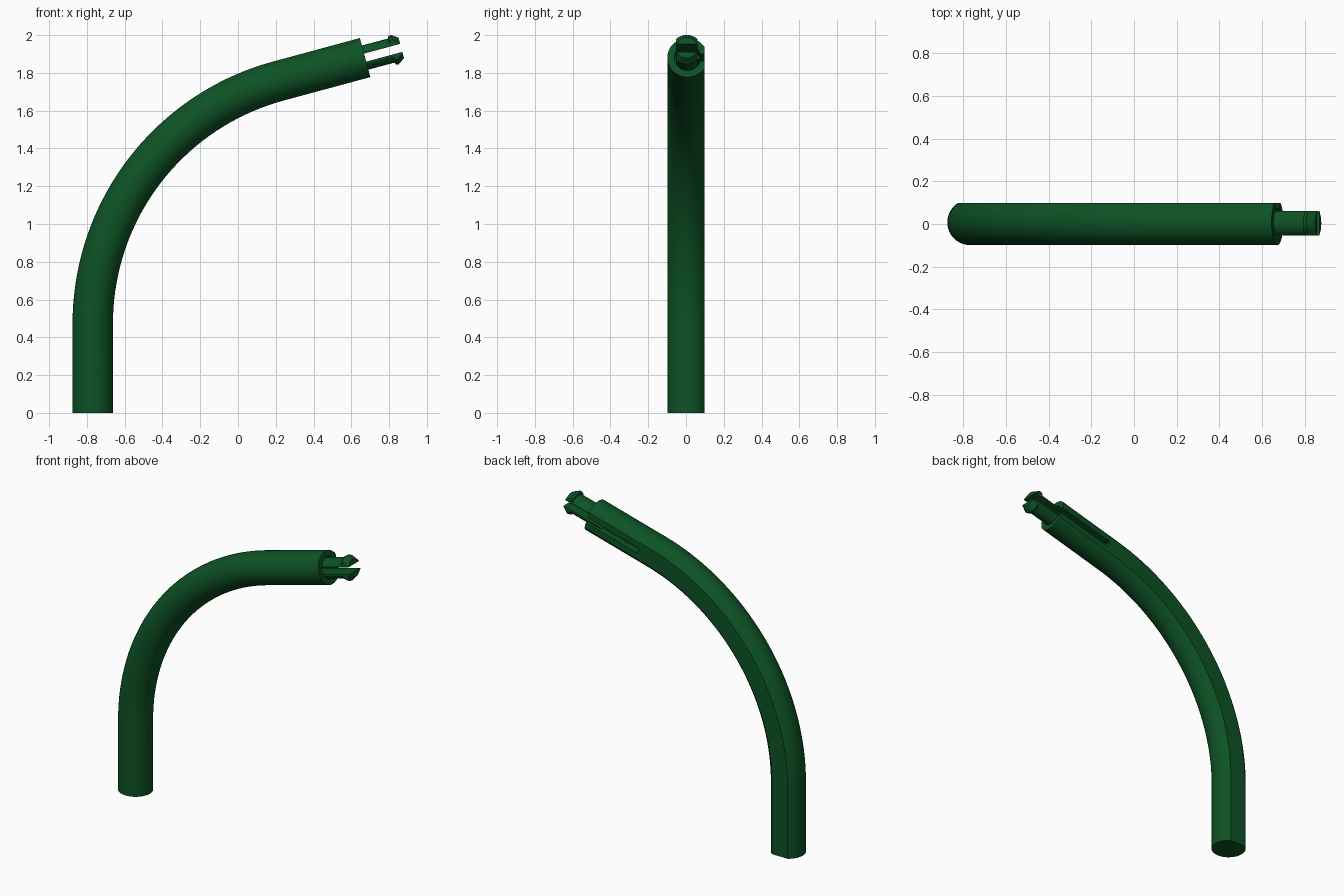
import bpy, bmesh, math
from mathutils import Vector

cube = bpy.data.objects.get("Cube")
if cube:
    bpy.data.objects.remove(cube, do_unlink=True)

green = bpy.data.materials.new("dark_green")
green.use_nodes = True
COLOUR = (0.004, 0.085, 0.018, 1)
green.diffuse_color = COLOUR
green.node_tree.nodes["Principled BSDF"].inputs["Base Color"].default_value = COLOUR

R, AXIS_Y, FLAT = 0.107, 0.008, 0.09       # tube radius, axis offset, flat distance
BEND_R, BEND_X, BEND_Z = 1.33, 0.561, 0.473
TILT = math.radians(15)
ALONG = Vector((math.cos(TILT), 0, math.sin(TILT)))
ACROSS = Vector((-math.sin(TILT), 0, math.cos(TILT)))
END = Vector((0.673, AXIS_Y, 1.881))       # centre of the tube's upper end


def loft(name, rings):
    """Skin a list of equal-length closed rings and cap both ends."""
    bm = bmesh.new()
    rows = [[bm.verts.new(p) for p in ring] for ring in rings]
    n = len(rows[0])
    for a, b in zip(rows, rows[1:]):
        for i in range(n):
            j = (i + 1) % n
            bm.faces.new((a[i], a[j], b[j], b[i]))
    bm.faces.new(rows[0][::-1])
    bm.faces.new(rows[-1])
    bmesh.ops.recalc_face_normals(bm, faces=bm.faces)
    mesh = bpy.data.meshes.new(name)
    bm.to_mesh(mesh)
    bm.free()
    mesh.materials.append(green)
    obj = bpy.data.objects.new(name, mesh)
    bpy.context.collection.objects.link(obj)
    return obj


def at_end(u, y, v):
    """Point measured along, sideways and across from the tube end."""
    return END + ALONG * u + ACROSS * v + Vector((0, y, 0))


def select_only(obj):
    bpy.ops.object.select_all(action='DESELECT')
    obj.select_set(True)
    bpy.context.view_layer.objects.active = obj


def smooth(obj):
    select_only(obj)
    bpy.ops.object.shade_smooth_by_angle(angle=math.radians(30))


def carve(obj, outline, depth):
    """Cut an outline into the tube end to the given depth."""
    cutter = loft("cutter", [[at_end(u, y, v) for y, v in outline] for u in (-depth, 0.05)])
    cutter.hide_render = True
    cut = obj.modifiers.new("cut", 'BOOLEAN')
    cut.operation = 'DIFFERENCE'
    cut.solver = 'EXACT'
    cut.object = cutter
    select_only(obj)
    bpy.ops.object.modifier_apply(modifier=cut.name)
    bpy.data.objects.remove(cutter, do_unlink=True)


# Tube section: a circle with its back sliced flat
half = math.acos(FLAT / R)
STEPS = 40
section = []
for i in range(STEPS + 1):
    a = half + (2 * math.pi - 2 * half) * i / STEPS
    section.append((R * math.sin(a), R * math.cos(a)))

# Path: upright, bend, tilted straight
path = [(Vector((BEND_X - BEND_R, AXIS_Y, 0)), Vector((-1, 0, 0)))]
BENDS = 36
for i in range(BENDS + 1):
    a = math.pi - (math.pi / 2 - TILT) * i / BENDS
    out = Vector((math.cos(a), 0, math.sin(a)))
    path.append((Vector((BEND_X, AXIS_Y, BEND_Z)) + out * BEND_R, out))
path.append((END, ACROSS))
tube = loft("curved_tube", [[c + out * s + Vector((0, y, 0)) for s, y in section]
                            for c, out in path])

# Slot in the flat back, open at the upper end, and a short round socket
carve(tube, [(0.047, -0.02), (0.2, -0.02), (0.2, 0.02), (0.047, 0.02)], 0.4)
turns = [2 * math.pi * i / 32 for i in range(32)]
carve(tube, [(0.07 * math.cos(a), 0.07 * math.sin(a)) for a in turns], 0.1)
smooth(tube)

# Two snap prongs with rounded backs and hooked heads: (distance, radius)
INNER, WIDTH, ARC = 0.022, 0.058, 10
stations = [(-0.11, 0.066), (0.143, 0.066), (0.147, 0.076),
            (0.162, 0.081), (0.198, 0.056)]
for name, side in (("upper_prong", 1), ("lower_prong", -1)):
    rings = []
    for u, radius in stations:
        shape = [(-WIDTH, INNER), (WIDTH, INNER)]
        for i in range(ARC + 1):
            y = WIDTH * math.cos(math.pi * i / ARC)
            rise = math.sqrt(max(radius ** 2 - y ** 2, 0))
            shape.append((y, max(rise, INNER + 0.004)))
        rings.append([at_end(u, y - 0.004, v * side) for y, v in shape])
    smooth(loft(name, rings))
